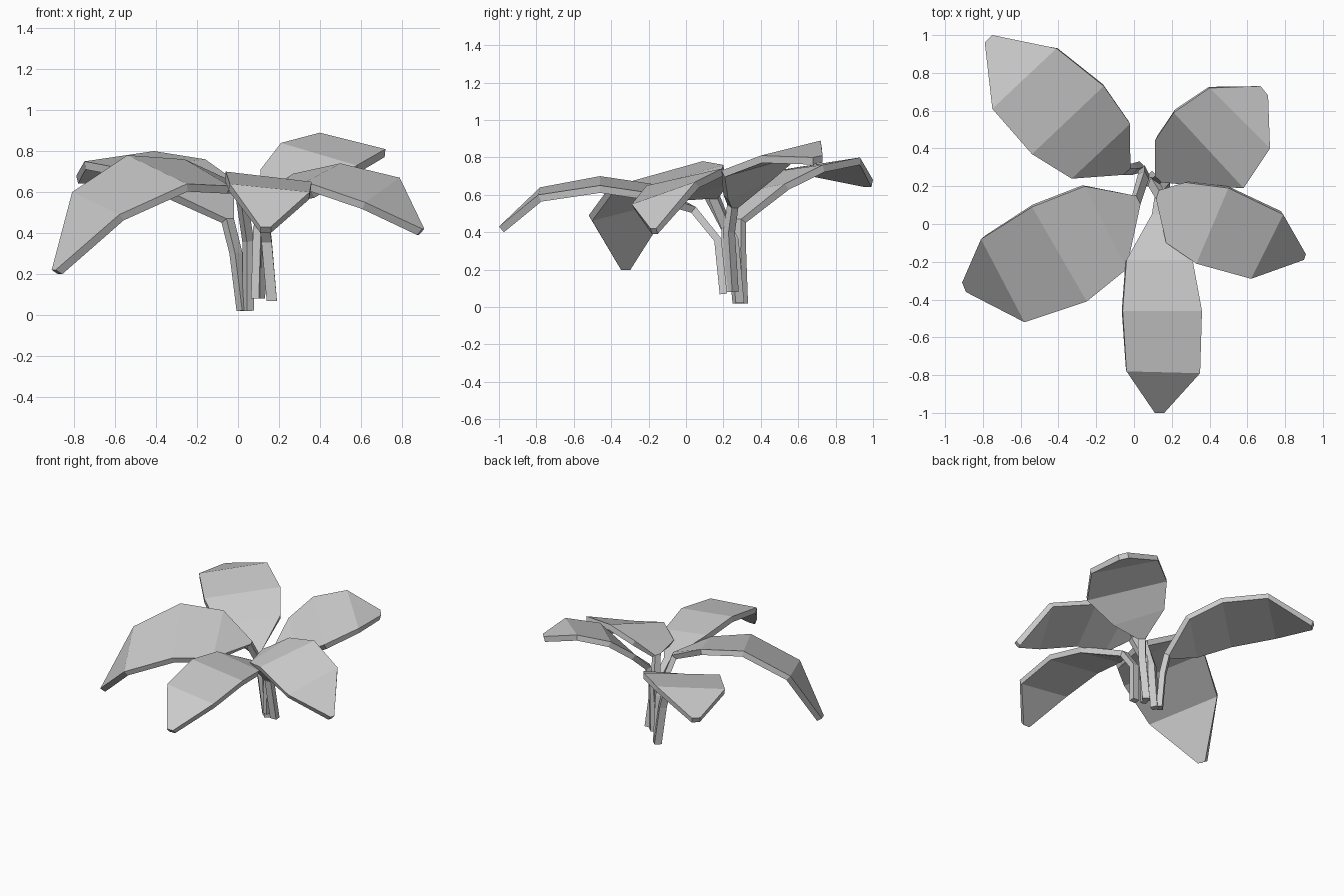
import bpy, bmesh
from mathutils import Vector as V

if "Cube" in bpy.data.objects:
    bpy.data.objects.remove(bpy.data.objects["Cube"])

STEM_W, THICK = 0.05, 0.04


def leaf(name, stem, blade):
    """Loft one stalk (centre points) into a folded blade (left/right edge pairs)."""
    across = V(blade[0][0]) - V(blade[0][1])
    across.z = 0
    side = across.normalized() * STEM_W / 2
    rows = [(V(p) + side, V(p) - side) for p in stem]
    rows += [(V(a), V(b)) for a, b in blade]
    mids = [(a + b) / 2 for a, b in rows]
    bm = bmesh.new()
    rings = []
    for i, (a, b) in enumerate(rows):
        prev, nxt = mids[max(i - 1, 0)], mids[min(i + 1, len(mids) - 1)]
        n = (nxt - prev).cross(a - b).normalized() * THICK
        up = n / 2 if i < len(stem) else V((0, 0, 0))
        rings.append([bm.verts.new(p) for p in
                      (a + up, b + up, b + up - n, a + up - n)])
    for r, s in zip(rings, rings[1:]):
        for k in range(4):
            m = (k + 1) % 4
            bm.faces.new((r[k], r[m], s[m], s[k]))
    bm.faces.new(rings[0])
    bm.faces.new(rings[-1])
    bmesh.ops.recalc_face_normals(bm, faces=bm.faces)
    me = bpy.data.meshes.new(name)
    bm.to_mesh(me)
    bm.free()
    bpy.context.collection.objects.link(bpy.data.objects.new(name, me))


# left leaf
leaf("left_leaf",
     [(.05, .28, .02), (.05, .25, .36), (.01, .12, .61)],
     [((-.04, -.24, .63), (-.26, .20, .76)),
      ((-.25, -.41, .64), (-.54, .09, .78)),
      ((-.58, -.52, .49), (-.81, -.08, .60)),
      ((-.89, -.36, .22), (-.91, -.31, .22))])

# back left leaf
leaf("back_left_leaf",
     [(.025, .30, .02), (-.01, .29, .30), (-.05, .29, .46)],
     [((-.33, .24, .60), (-.02, .53, .66)),
      ((-.54, .37, .71), (-.16, .73, .76)),
      ((-.75, .61, .75), (-.41, .93, .80)),
      ((-.79, .96, .68), (-.75, 1.0, .68))])

# front leaf
leaf("front_leaf",
     [(.165, .20, .07), (.14, .17, .36), (.12, .04, .52)],
     [((.31, -.19, .61), (-.04, -.19, .66)),
      ((.36, -.46, .65), (-.06, -.46, .70)),
      ((.35, -.79, .60), (-.04, -.78, .64)),
      ((.16, -1.0, .43), (.11, -1.0, .43))])

# right leaf
leaf("right_leaf",
     [(.09, .22, .08), (.10, .22, .42), (.14, .15, .59)],
     [((.27, .22, .69), (.17, -.10, .60)),
      ((.50, .19, .74), (.33, -.21, .65)),
      ((.79, .05, .67), (.62, -.29, .55)),
      ((.91, -.16, .42), (.90, -.19, .42))])

# back right leaf
leaf("back_right_leaf",
     [(.10, .25, .08), (.12, .23, .40), (.14, .25, .54)],
     [((.11, .44, .71), (.36, .20, .60)),
      ((.21, .59, .84), (.58, .19, .73)),
      ((.40, .72, .89), (.72, .40, .81)),
      ((.67, .73, .81), (.71, .68, .80))])
